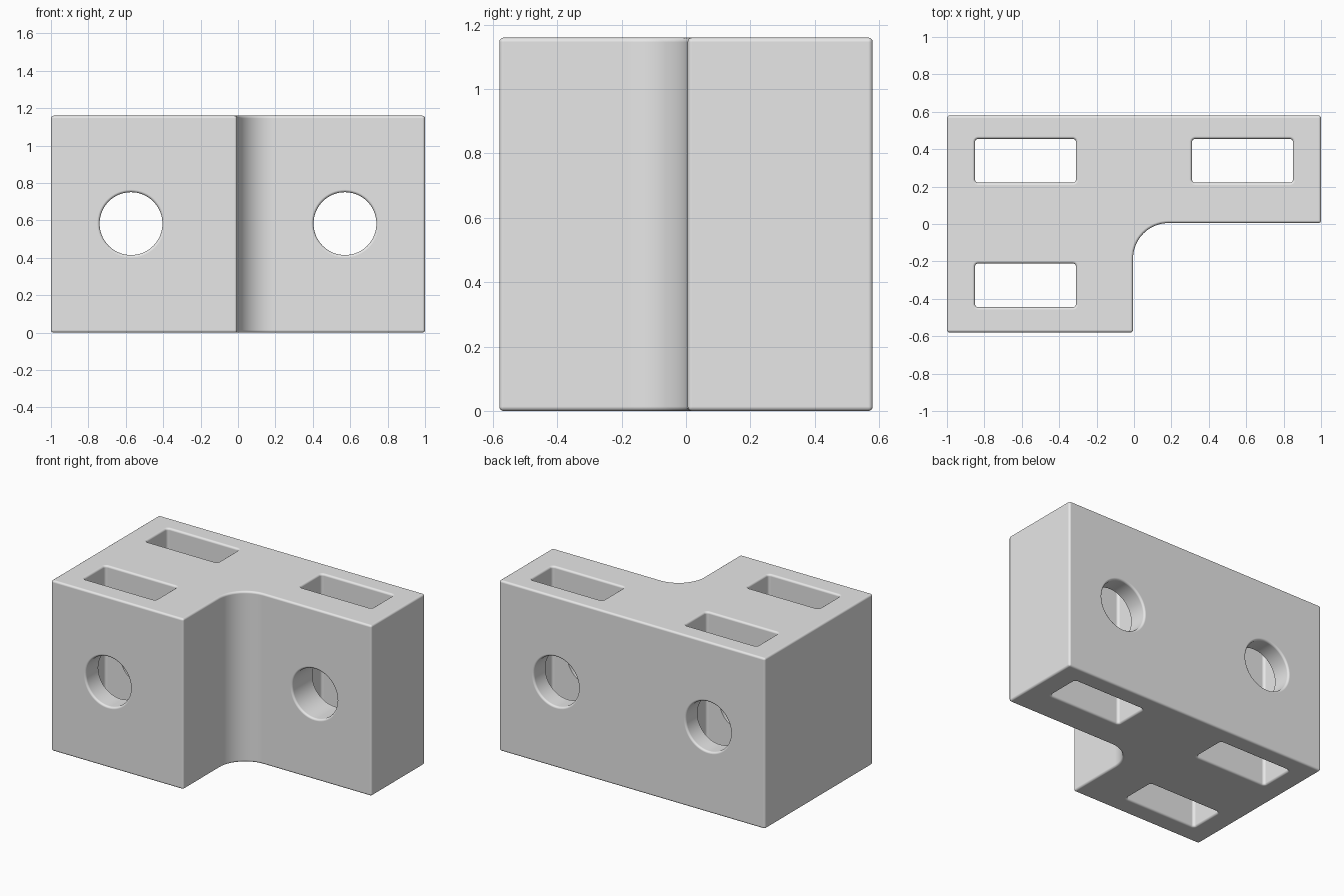
import bpy, bmesh
from math import radians, sin, cos, pi

if "Cube" in bpy.data.objects:
    bpy.data.objects.remove(bpy.data.objects["Cube"], do_unlink=True)

HEIGHT, DEPTH = 1.16, 0.58      # overall height, half depth
NOTCH_X, NOTCH_Y, FILLET = -0.005, 0.005, 0.19
EDGE = 0.014                    # rounding on the outer edges and rims

grey = bpy.data.materials.new("light_grey")
grey.use_nodes = True
grey.diffuse_color = (0.8, 0.8, 0.8, 1)
grey.node_tree.nodes["Principled BSDF"].inputs["Base Color"].default_value = (0.8, 0.8, 0.8, 1)


def add_object(name, bm):
    bmesh.ops.recalc_face_normals(bm, faces=bm.faces[:])
    mesh = bpy.data.meshes.new(name)
    bm.to_mesh(mesh)
    bm.free()
    mesh.materials.append(grey)
    obj = bpy.data.objects.new(name, mesh)
    bpy.context.collection.objects.link(obj)
    return obj


def rounded_outline(cx, cy, hx, hy, radius, grow, seg=16):
    """Rounded rectangle; it is a circle when both half sizes equal the radius."""
    pts = []
    for k, (sx, sy) in enumerate([(1, 1), (-1, 1), (-1, -1), (1, -1)]):
        for i in range(seg + 1):
            a = (k + i / seg) * pi / 2
            pts.append((cx + sx * (hx - radius) + (radius + grow) * cos(a),
                        cy + sy * (hy - radius) + (radius + grow) * sin(a)))
    return pts


def flared_cutter(name, shape, low, high, along_y=False, steps=4):
    """Through-cutter whose ends flare out to leave rounded rims."""
    arc = [(EDGE * (1 - sin(a)), EDGE * (1 - cos(a)))
           for a in (pi / 2 * i / steps for i in range(steps + 1))]
    levels = [(low - 0.05, EDGE)] + [(low + d, g) for d, g in reversed(arc)]
    levels += [(high - d, g) for d, g in arc] + [(high + 0.05, EDGE)]
    bm = bmesh.new()
    rings = []
    for w, grow in levels:
        rings.append([bm.verts.new((u, w, v) if along_y else (u, v, w))
                      for u, v in rounded_outline(*shape, grow)])
    n = len(rings[0])
    for a, b in zip(rings, rings[1:]):
        for i in range(n):
            j = (i + 1) % n
            bm.faces.new((a[i], a[j], b[j], b[i]))
    bm.faces.new(rings[0])
    bm.faces.new(rings[-1])
    bmesh.ops.remove_doubles(bm, verts=bm.verts[:], dist=0.00001)
    obj = add_object(name, bm)
    obj.hide_render = True
    return obj


# L-shaped body with a filleted inner corner
outline = [(-1, DEPTH), (-1, -DEPTH), (NOTCH_X, -DEPTH)]
for i in range(17):
    a = pi - i / 16 * pi / 2
    outline.append((NOTCH_X + FILLET + FILLET * cos(a), NOTCH_Y - FILLET + FILLET * sin(a)))
outline += [(1, NOTCH_Y), (1, DEPTH)]
bm = bmesh.new()
base = bm.faces.new([bm.verts.new((x, y, 0)) for x, y in outline])
top = bmesh.ops.extrude_face_region(bm, geom=[base])["geom"]
bmesh.ops.translate(bm, verts=[v for v in top if isinstance(v, bmesh.types.BMVert)],
                    vec=(0, 0, HEIGHT))
body = add_object("corner_bracket", bm)

bevel = body.modifiers.new("rounded_edges", "BEVEL")
bevel.width, bevel.segments = EDGE, 4
bevel.limit_method, bevel.angle_limit = "ANGLE", radians(30)
bevel.use_clamp_overlap = False

# Nut slots run vertically, bolt holes run front to back
cutters = []
for name, x, y in [("back_right", -0.58, 0.338), ("back_left", 0.58, 0.338),
                   ("front_right", -0.58, -0.328)]:
    cutters.append(flared_cutter(name + "_slot_cutter", (x, y, 0.27, 0.117, 0.018), 0, HEIGHT))
for name, x, front in [("right", -0.572, -DEPTH), ("left", 0.572, NOTCH_Y)]:
    cutters.append(flared_cutter(name + "_hole_cutter", (x, HEIGHT / 2 + 0.003, 0.168, 0.168, 0.168),
                                 front, DEPTH, along_y=True))
for cutter in cutters:
    cut = body.modifiers.new(cutter.name, "BOOLEAN")
    cut.operation, cut.solver, cut.object = "DIFFERENCE", "EXACT", cutter

# Bake the cuts, then drop the cutters
graph = bpy.context.evaluated_depsgraph_get()
body_mesh = bpy.data.meshes.new_from_object(body.evaluated_get(graph))
body.modifiers.clear()
body.data = body_mesh
for cutter in cutters:
    bpy.data.objects.remove(cutter, do_unlink=True)

# Smooth rounded edges while the large faces stay flat
bpy.ops.object.select_all(action="DESELECT")
body.select_set(True)
bpy.context.view_layer.objects.active = body
bpy.ops.object.shade_smooth_by_angle(angle=radians(35))
normals = body.modifiers.new("flat_faces", "WEIGHTED_NORMAL")
normals.weight = 100
normals.keep_sharp = True
